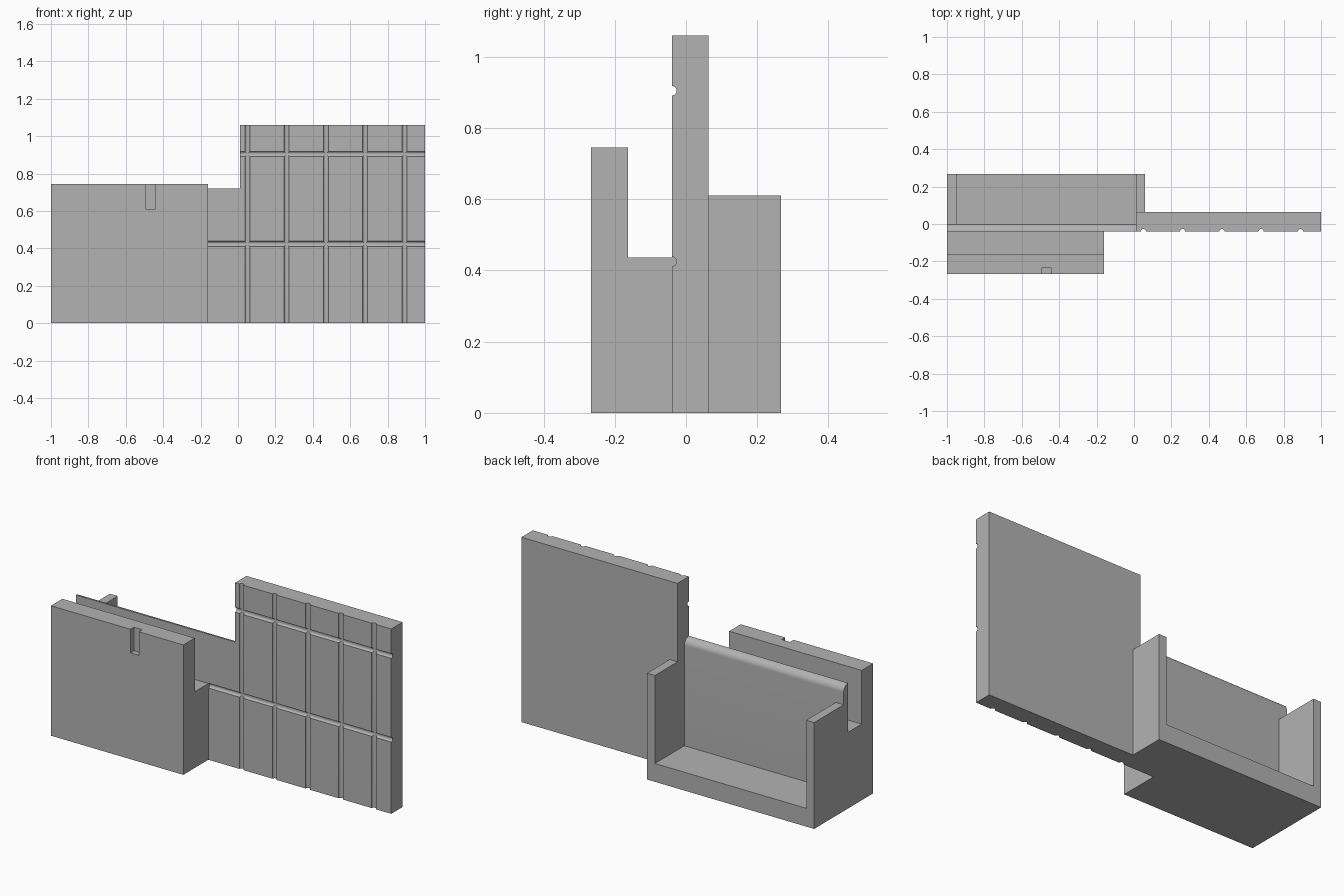
import bpy
import bmesh
import math
from mathutils import Matrix, Vector

if "Cube" in bpy.data.objects:
    bpy.data.objects.remove(bpy.data.objects["Cube"], do_unlink=True)

GREY = (0.45, 0.45, 0.45, 1.0)
grey = bpy.data.materials.new("plain grey")
grey.use_nodes = True
grey.diffuse_color = GREY
grey.node_tree.nodes["Principled BSDF"].inputs["Base Color"].default_value = GREY

# Shared dimensions
LEFT, STEP, CORNER, RIGHT = -1.0, -0.16, 0.01, 1.0
FRONT, SLOT, FACE, BACK = -0.267, -0.163, -0.04, 0.267
INNER = 0.0          # rear face of the thin wall
PANEL_BACK = 0.063
END_TOP, LIP = 0.61, 0.05
GROOVE = 0.0135


def finish(name, bm):
    bmesh.ops.recalc_face_normals(bm, faces=bm.faces)
    mesh = bpy.data.meshes.new(name)
    bm.to_mesh(mesh)
    bm.free()
    mesh.materials.append(grey)
    obj = bpy.data.objects.new(name, mesh)
    bpy.context.collection.objects.link(obj)
    return obj


def box(name, x, y, z):
    bm = bmesh.new()
    size = Vector((x[1] - x[0], y[1] - y[0], z[1] - z[0]))
    mid = Vector((sum(x), sum(y), sum(z))) / 2
    bmesh.ops.create_cube(bm, size=1, matrix=Matrix.Translation(mid) @ Matrix.Diagonal(size).to_4x4())
    return finish(name, bm)


def extrude_profile(name, points, x0, x1):
    """Sweep a y-z outline along x."""
    bm = bmesh.new()
    face = bm.faces.new([bm.verts.new((x0, y, z)) for y, z in points])
    swept = bmesh.ops.extrude_face_region(bm, geom=[face])["geom"]
    bmesh.ops.translate(bm, vec=(x1 - x0, 0, 0),
                        verts=[v for v in swept if isinstance(v, bmesh.types.BMVert)])
    return finish(name, bm)


def rod(axis, centre, length):
    bm = bmesh.new()
    turn = Matrix.Rotation(math.pi / 2, 4, "Y") if axis == "X" else Matrix()
    bmesh.ops.create_cone(bm, cap_ends=True, segments=24, radius1=GROOVE, radius2=GROOVE,
                          depth=length, matrix=Matrix.Translation(centre) @ turn)
    return finish("groove_cutter", bm)


def activate(obj):
    bpy.ops.object.select_all(action="DESELECT")
    obj.select_set(True)
    bpy.context.view_layer.objects.active = obj


def cut(target, cutter):
    cutter.hide_render = True
    mod = target.modifiers.new("cut", "BOOLEAN")
    mod.operation, mod.solver, mod.object = "DIFFERENCE", "EXACT", cutter
    activate(target)
    bpy.ops.object.modifier_apply(modifier=mod.name)
    bpy.data.objects.remove(cutter, do_unlink=True)


# Front plate and slot floor in one stepped section
front_block = extrude_profile(
    "front_plate_and_slot",
    [(FRONT, 0), (FACE, 0), (FACE, 0.437), (SLOT, 0.437), (SLOT, 0.745), (FRONT, 0.745)],
    LEFT, STEP)
cut(front_block, box("notch_cutter", (-0.495, -0.442), (FRONT - 0.1, -0.235), (0.61, 0.9)))

# Thin wall with a rounded rear top edge, running into the tray floor
radius = INNER - FACE
wall_round = [(FACE + radius * math.sin(a), 0.72 - radius + radius * math.cos(a))
              for a in (math.pi / 2 * i / 10 for i in range(10, -1, -1))]
tray = extrude_profile(
    "thin_wall_and_tray_floor",
    [(FACE, 0), (BACK, 0), (BACK, 0.105), (INNER, 0.105)] + wall_round,
    LEFT, CORNER)
cut(tray, rod("X", (0.0, FACE, 0.425), 2 * abs(STEP)))

# Tray end walls
box("outer_end_wall", (LEFT, LEFT + LIP), (INNER, BACK), (0.105, END_TOP))
box("inner_end_wall", (CORNER, CORNER + LIP), (PANEL_BACK, BACK), (0, END_TOP))

# Tall grooved panel
panel = box("grooved_panel", (CORNER, RIGHT), (FACE, PANEL_BACK), (0, 1.06))
for z in (0.425, 0.905):
    cut(panel, rod("X", (0.5, FACE, z), 1.4))
for i in range(5):
    cut(panel, rod("Z", (0.05 + 0.21 * i, FACE, 0.5), 1.4))

# Smooth the rounded edge and grooves, keep corners crisp
for part in (tray, panel):
    activate(part)
    bpy.ops.object.shade_smooth_by_angle(angle=math.radians(30))
